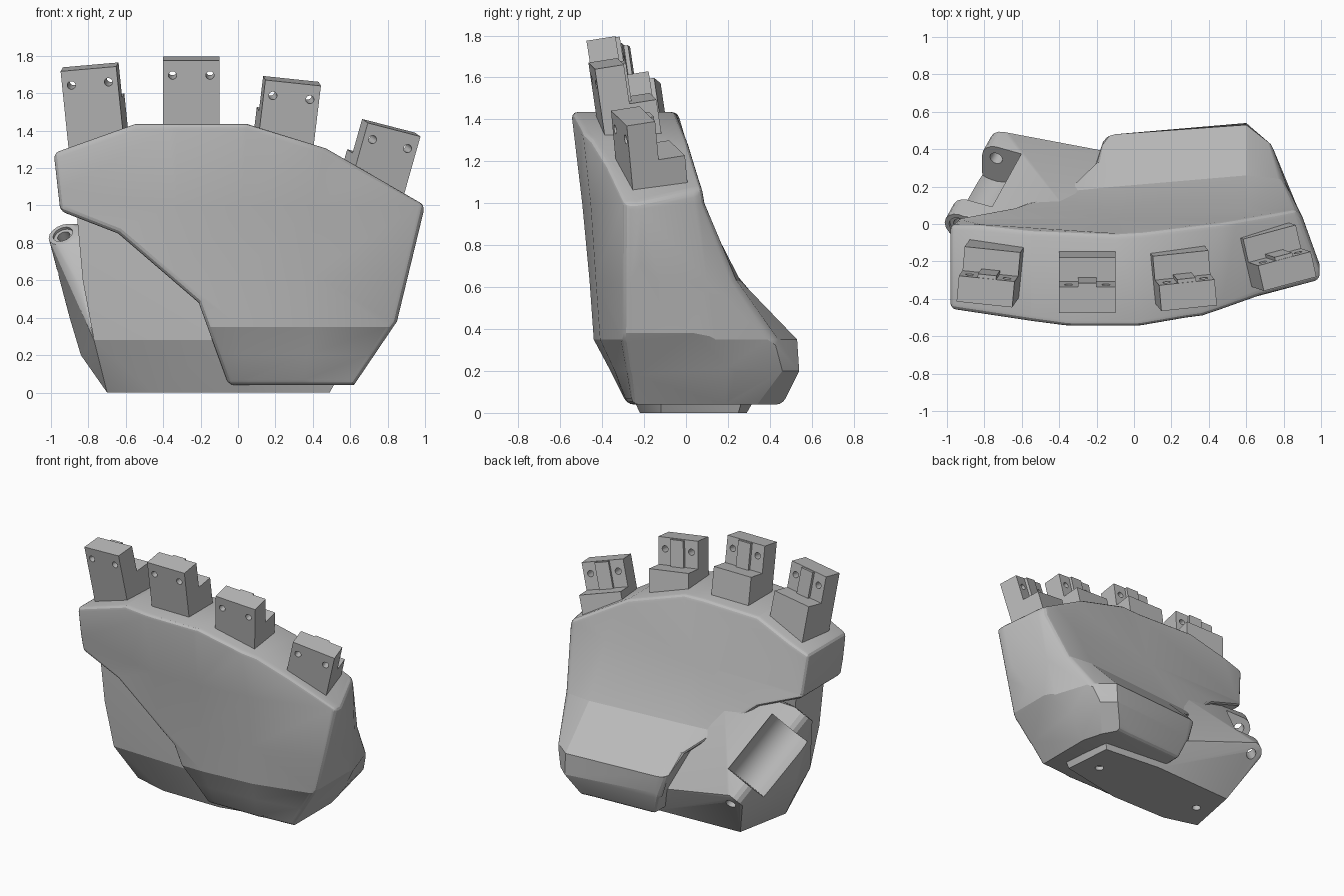
import bpy
import bmesh
from math import radians
from mathutils import Vector, Matrix, Euler

default = bpy.data.objects.get("Cube")
if default:
    bpy.data.objects.remove(default, do_unlink=True)

# One matte grey for the whole model
grey = bpy.data.materials.new("matte_grey")
grey.use_nodes = True
colour = (0.5, 0.5, 0.5, 1)
grey.diffuse_color = colour
grey.node_tree.nodes["Principled BSDF"].inputs["Base Color"].default_value = colour


def make(name, bm):
    """Turn a bmesh into a linked object with outward normals."""
    bmesh.ops.recalc_face_normals(bm, faces=bm.faces)
    mesh = bpy.data.meshes.new(name)
    bm.to_mesh(mesh)
    bm.free()
    mesh.materials.append(grey)
    obj = bpy.data.objects.new(name, mesh)
    bpy.context.collection.objects.link(obj)
    return obj


def loft(name, rings):
    """Skin a stack of equal-length rings and cap both ends."""
    bm = bmesh.new()
    rows = [[bm.verts.new(p) for p in ring] for ring in rings]
    for a, b in zip(rows, rows[1:]):
        for i in range(len(a)):
            j = (i + 1) % len(a)
            bm.faces.new((a[i], a[j], b[j], b[i]))
    bm.faces.new(rows[0])
    bm.faces.new(rows[-1])
    return make(name, bm)


def hull(name, points):
    bm = bmesh.new()
    for p in points:
        bm.verts.new(p)
    out = bmesh.ops.convex_hull(bm, input=bm.verts)
    junk = set(out["geom_interior"]) | set(out["geom_unused"])
    bmesh.ops.delete(bm, geom=[v for v in junk if isinstance(v, bmesh.types.BMVert)],
                     context='VERTS')
    bmesh.ops.dissolve_limit(bm, angle_limit=radians(1), verts=bm.verts, edges=bm.edges)
    return make(name, bm)


def rod(name, start, end, radius, sides=24):
    start, end = Vector(start), Vector(end)
    axis = end - start
    bm = bmesh.new()
    place = Matrix.Translation((start + end) / 2) @ axis.to_track_quat('Z', 'Y').to_matrix().to_4x4()
    bmesh.ops.create_cone(bm, cap_ends=True, segments=sides, radius1=radius,
                          radius2=radius, depth=axis.length, matrix=place)
    return make(name, bm)


def combine(obj, tool, operation='DIFFERENCE'):
    tool.hide_render = True
    mod = obj.modifiers.new(operation.lower(), 'BOOLEAN')
    mod.operation, mod.object, mod.solver = operation, tool, 'EXACT'


def finish(obj, tools, angle=18):
    """Bake the modifiers, drop the helpers and shade."""
    bpy.context.view_layer.update()
    graph = bpy.context.evaluated_depsgraph_get()
    mesh = bpy.data.meshes.new_from_object(obj.evaluated_get(graph))
    obj.modifiers.clear()
    obj.data = mesh
    for tool in tools:
        bpy.data.objects.remove(tool, do_unlink=True)
    bpy.ops.object.select_all(action='DESELECT')
    obj.select_set(True)
    bpy.context.view_layer.objects.active = obj
    bpy.ops.object.shade_smooth_by_angle(angle=radians(angle))


# Palm shell: horizontal sections trimmed by the front outline
sections = {
    0.02: [(-1.1, -.26), (-.33, -.27), (.02, -.27), (.35, -.27), (.66, -.25), (.62, .12),
           (.57, .32), (.5, .45), (-.1, .42), (-1.1, .1)],
    0.2: [(-1.1, -.33), (-.33, -.36), (.02, -.36), (.37, -.34), (.77, -.27), (.74, .17),
          (.69, .46), (.6, .54), (-.1, .47), (-1.1, .15)],
    0.35: [(-1.1, -.4), (-.33, -.44), (.02, -.44), (.4, -.41), (.88, -.29), (.84, .11),
           (.74, .42), (.6, .53), (-.1, .48), (-1.1, .2)],
    0.63: [(-1.1, -.42), (-.33, -.46), (.02, -.46), (.4, -.43), (.94, -.29), (.87, .1),
           (.8, .24), (.6, .26), (-.1, .2), (-1.1, .1)],
    1.0: [(-1.1, -.43), (-.33, -.495), (.02, -.495), (.4, -.455), (1.02, -.29), (.9, .04),
          (.87, .09), (.6, .07), (-.1, .03), (-1.1, .02)],
    1.46: [(-1.1, -.44), (-.33, -.55), (.02, -.55), (.35, -.505), (1.06, -.28), (.9, -.01),
           (.87, .02), (.5, -.02), (-.1, -.06), (-1.1, -.02)],
}
outline = [(-.985, 1.28), (-.55, 1.435), (.05, 1.435), (.47, 1.305), (1, 1), (.85, .38),
           (.62, .04), (-.05, .04), (-.21, .48), (-.64, .85), (-.95, .97)]
palm = loft("palm_shell", [[(x, y, z) for x, y in ring] for z, ring in sections.items()])
trim = loft("palm_outline", [[(x, y, z) for x, z in outline] for y in (-1, 1)])
combine(palm, trim, 'INTERSECT')
weld = palm.modifiers.new("weld", 'WELD')
weld.merge_threshold = 0.02
rim = palm.modifiers.new("rim", 'BEVEL')
rim.width, rim.segments = 0.03, 3
rim.use_clamp_overlap = False
rim.limit_method, rim.angle_limit = 'ANGLE', radians(57)
finish(palm, [trim])

# Thumb mount: wrist base with a flat front panel, rising into two hinge lugs
upper, lower = Vector((-.92, .02, .81)), Vector((-.71, .4, .36))
axis = (lower - upper).normalized()
turn = axis.to_track_quat('Z', 'Y')
base = [(-.7, -.15, 0), (-.45, -.22, 0), (0, -.22, 0), (.49, -.12, 0), (.46, .25, 0),
        (.02, .29, 0), (-.62, .26, 0)]
plinth = [(0, -.24, .07), (.53, -.12, .07), (.48, .27, .07), (.02, .31, .07)]
front = [(-.77, -.33, .28), (-.1, -.35, .28)]
panel = [(-.86, -.36, .93), (-.3, -.36, .93), (-.3, .0, .93), (-.86, -.04, .93),
         (-.83, -.35, .6)]
lugs = [(-.84, -.22, .56), (-.95, .03, .6), (-.9, 0, .4), (-.84, -.04, .2),
        (-.6, -.1, .85), (-.3, 0, .9)]
for centre in (upper, lower):
    for side in (-.05, .05):
        for step in range(16):
            spoke = Euler((0, 0, radians(step * 22.5))).to_matrix() @ Vector((.08, 0, 0))
            lugs.append(centre + axis * side + turn @ spoke)
mount = hull("thumb_mount", base + plinth + front + lugs)
face = hull("mount_front", base[:4] + front + panel)
combine(mount, face, 'UNION')
tools = [
    rod("hinge_gap", upper + axis * .08, lower - axis * .08, .16, 32),
    rod("hinge_bore", upper - axis * .14, lower + axis * .3, .035),
    rod("bore_recess", upper - axis * .14, upper - axis * .035, .055),
    rod("screw_hole", (.33, .02, -.1), (.33, .02, .03), .03),
    rod("screw_hole", (-.54, .03, -.1), (-.54, .03, .2), .03),
]
for tool in tools:
    combine(mount, tool)
finish(mount, tools + [face])

# Knuckle blocks: position of the top front edge, lean and yaw in degrees
knuckles = {
    "index": ((-.8, -.43, 1.73), -5, -6),
    "middle": ((-.25, -.475, 1.775), 0, 0),
    "ring": ((.295, -.45, 1.655), 6, 6),
    "little": ((.835, -.32, 1.405), 14, 15),
}
profile = [(0, 0), (.14, 0), (.14, -.19), (.27, -.19), (.27, -.5), (0, -.5)]
for finger, (spot, lean, yaw) in knuckles.items():
    place = Matrix.Translation(spot) @ Euler(
        (radians(9), radians(lean), radians(yaw)), 'XYZ').to_matrix().to_4x4()
    block = loft(finger + "_knuckle_block", [[(x, y, z) for y, z in profile] for x in (-.15, .15)])
    block.matrix_world = place
    # Raised rib behind the tower
    rib = loft(finger + "_knuckle_rib",
               [[(x, .13, -.005), (x, .16, -.005), (x, .16, -.2), (x, .13, -.2)]
                for x in (-.05, .05)])
    rib.matrix_world = place
    # Pin holes
    pins = []
    for x in (-.1, .1):
        pin = rod("pin_hole", (x, -.1, -.08), (x, .3, -.08), .022, 20)
        pin.matrix_world = place
        combine(block, pin)
        pins.append(pin)
    finish(block, pins)
